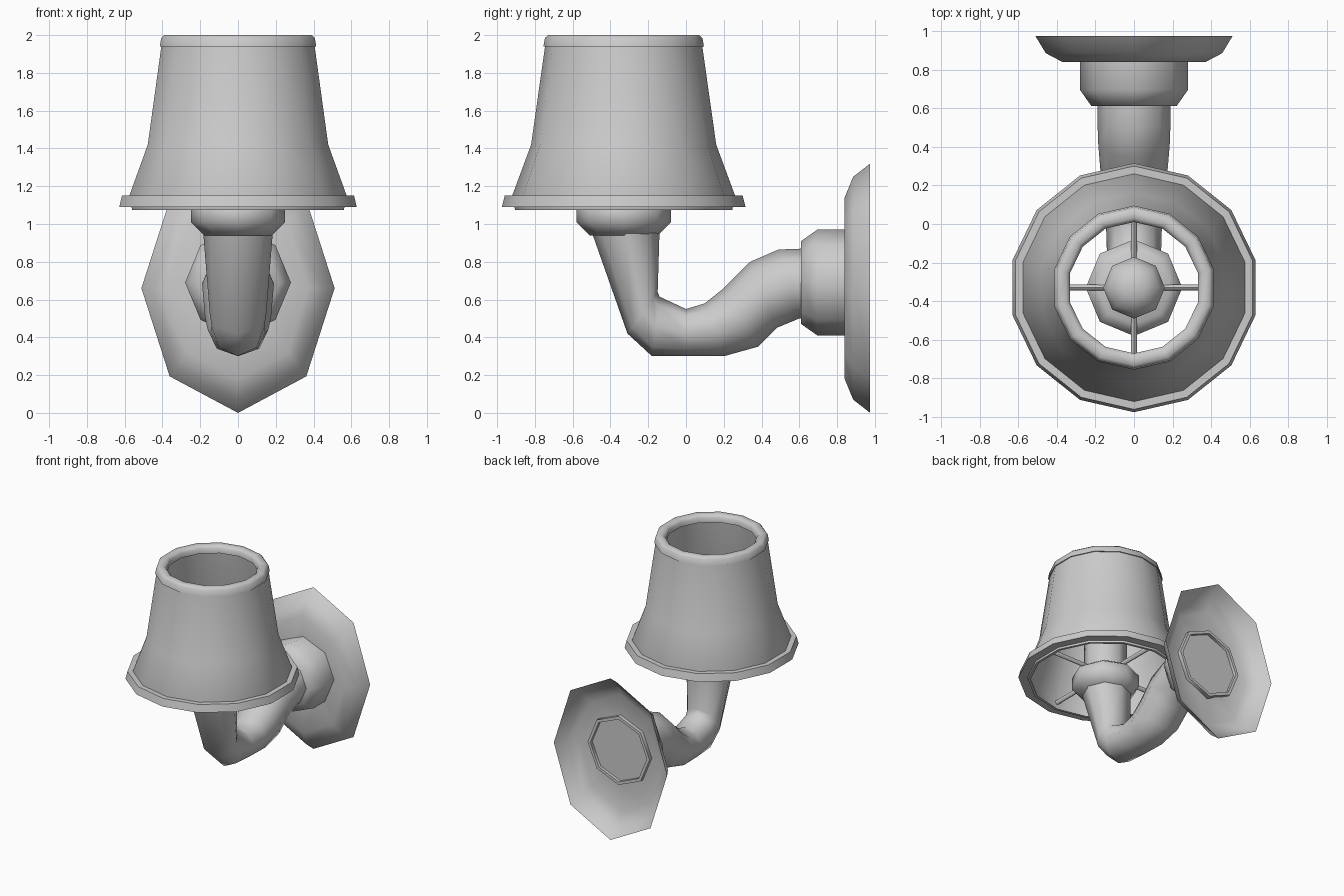
import bpy, bmesh, math
from mathutils import Vector

cube = bpy.data.objects.get("Cube")
if cube:
    bpy.data.objects.remove(cube, do_unlink=True)

grey = bpy.data.materials.new("light_grey")
grey.use_nodes = True
COLOUR = (0.6, 0.6, 0.6, 1)
grey.diffuse_color = COLOUR
grey.node_tree.nodes["Principled BSDF"].inputs["Base Color"].default_value = COLOUR


def loft(name, rings, closed=False, caps=(), angle=60):
    """Skin a list of vertex rings; caps lists the ring indices to fill."""
    bm = bmesh.new()
    loops = [[bm.verts.new(p) for p in ring] for ring in rings]
    n = len(loops[0])
    pairs = list(zip(loops, loops[1:]))
    if closed:
        pairs.append((loops[-1], loops[0]))
    for a, b in pairs:
        for i in range(n):
            j = (i + 1) % n
            bm.faces.new((a[i], a[j], b[j], b[i]))
    for c in caps:
        bm.faces.new(loops[c])
    bmesh.ops.recalc_face_normals(bm, faces=bm.faces)
    mesh = bpy.data.meshes.new(name)
    bm.to_mesh(mesh)
    bm.free()
    mesh.materials.append(grey)
    mesh.shade_smooth()
    mesh.set_sharp_from_angle(angle=math.radians(angle))
    obj = bpy.data.objects.new(name, mesh)
    bpy.context.collection.objects.link(obj)
    return obj


def circle(n):
    """Unit circle with one corner pointing along the second axis."""
    return [(math.sin(2 * math.pi * i / n), math.cos(2 * math.pi * i / n)) for i in range(n)]


def upright(name, profile, n, **kw):
    """Turn a (radius, z) profile about the lamp's vertical axis."""
    rings = [[(r * a, LAMP_Y + r * b, z) for a, b in circle(n)] for r, z in profile]
    return loft(name, rings, **kw)


def wallward(name, profile, z0, squash=1.0, **kw):
    """Turn a (radius, y) profile about an axis running into the wall."""
    rings = [[(r * squash * a, y, z0 + r * b) for a, b in circle(8)] for r, y in profile]
    return loft(name, rings, **kw)


LAMP_Y = -0.33

# Shade: outer and inner wall, open at both ends
upright("shade", [(0.575, 1.075), (0.59, 1.15), (0.49, 1.42), (0.415, 1.95),
                  (0.395, 1.95), (0.47, 1.42), (0.56, 1.15), (0.555, 1.075)],
        14, closed=True, angle=40)

# Rolled rims
upright("bottom_rim", [(0.645, 1.09), (0.63, 1.15), (0.59, 1.15), (0.57, 1.12), (0.57, 1.09)],
        14, closed=True, angle=50)
upright("top_rim", [(0.425, 1.94), (0.417, 1.985), (0.4, 2.0), (0.36, 2.0),
                    (0.34, 1.98), (0.34, 1.94)],
        14, closed=True, angle=50)

# Collar and bulb socket
upright("collar", [(0.18, 0.94), (0.25, 1.01), (0.25, 1.1), (0.19, 1.14)], 8, caps=(0, -1))
upright("socket", [(0.16, 1.1), (0.16, 1.4), (0.13, 1.47), (0.06, 1.51)], 8, caps=(0, -1))

# Four thin spokes holding the shade
for k in range(4):
    t = k * math.pi / 2
    out = Vector((math.cos(t), math.sin(t), 0))
    side = Vector((-out.y, out.x, 0))
    centre = Vector((0, LAMP_Y, 1.13))
    rings = [[centre + out * d + side * a * 0.018 + Vector((0, 0, b * 0.018))
              for a, b in circle(6)] for d in (0.12, 0.57)]
    loft(f"spoke_{k + 1}", rings, caps=(0, -1))

# Curved arm: each section is (upper y, upper z, lower y, lower z, half width)
SECTIONS = [
    (-0.14, 0.97, -0.50, 0.96, 0.185),
    (-0.15, 0.64, -0.31, 0.42, 0.15),
    (-0.14, 0.615, -0.18, 0.30, 0.14),
    (0.0, 0.55, 0.0, 0.30, 0.145),
    (0.10, 0.58, 0.20, 0.30, 0.16),
    (0.20, 0.66, 0.38, 0.35, 0.175),
    (0.34, 0.80, 0.48, 0.45, 0.185),
    (0.49, 0.865, 0.60, 0.50, 0.19),
    (0.63, 0.87, 0.63, 0.50, 0.19),
]
arm = []
for y1, z1, y2, z2, w in SECTIONS:
    top, low = Vector((0, y1, z1)), Vector((0, y2, z2))
    mid, half = (top + low) / 2, (top - low) / 2
    arm.append([mid + half * b + Vector((w * a, 0, 0)) for a, b in circle(8)])
loft("arm", arm, caps=(0, -1))

# Wall cup, with a shallow recess at its back
wallward("wall_cup", [(0.22, 0.61), (0.28, 0.695), (0.28, 0.87), (0.255, 0.87), (0.255, 0.845)],
         0.69, caps=(0, -1))

# Hollow oval backplate
wallward("backplate", [(0.26, 0.84), (0.48, 0.84), (0.59, 0.885), (0.66, 0.975)],
         0.66, squash=0.775)
